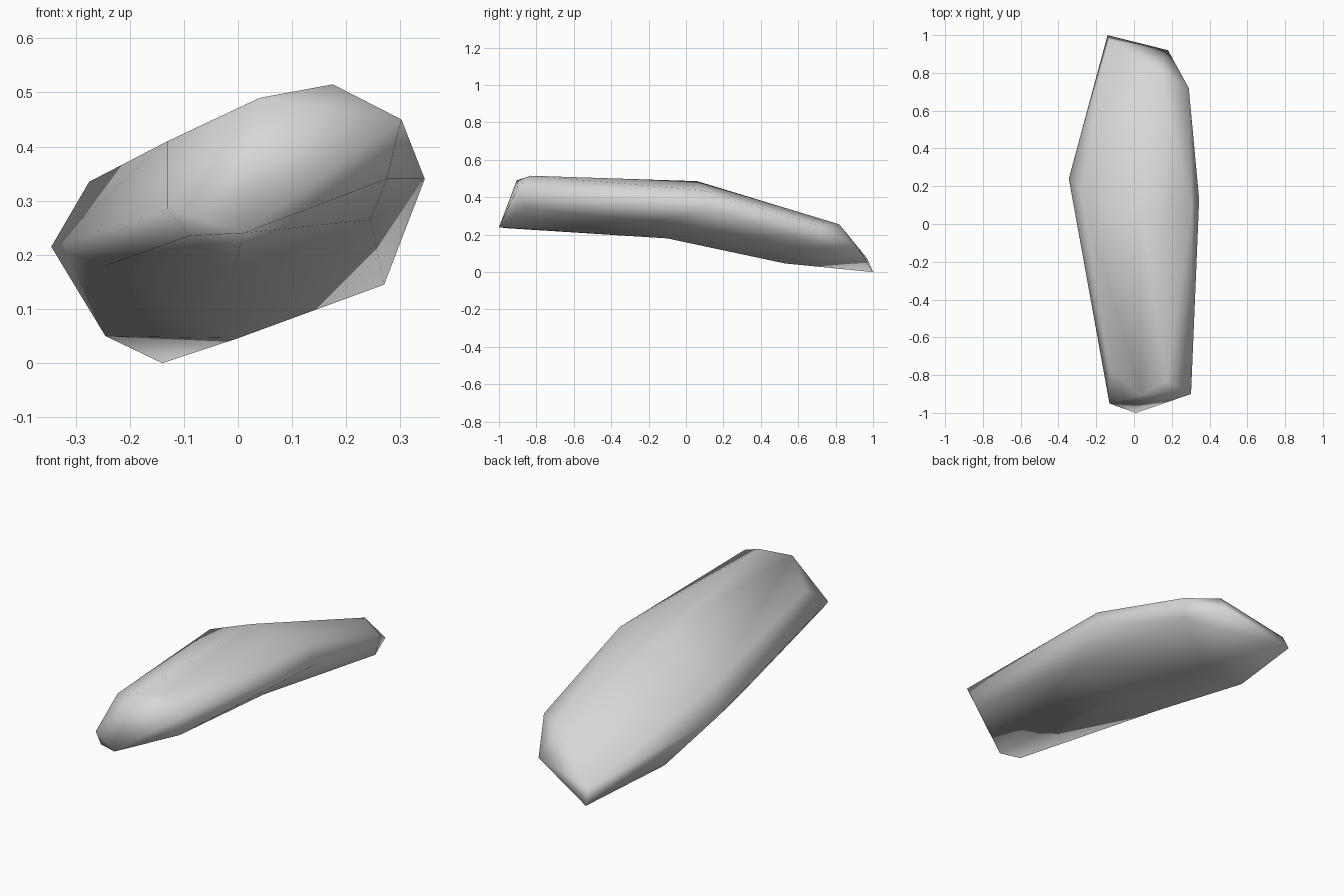
import bpy, bmesh

cube = bpy.data.objects.get("Cube")
if cube:
    bpy.data.objects.remove(cube, do_unlink=True)

stone = bpy.data.materials.new("stone_grey")
stone.use_nodes = True
grey = (0.68, 0.68, 0.68, 1)
stone.diffuse_color = grey
bsdf = stone.node_tree.nodes["Principled BSDF"]
bsdf.inputs["Base Color"].default_value = grey
bsdf.inputs["Roughness"].default_value = 0.8

# Corner points of the long bent stone
crest = [(.175, -.83, .515), (.04, -.905, .49), (.035, .06, .486), (.135, .82, .255)]
left_side = [(-.13, -.95, .285), (-.13, -.775, .41), (-.275, .17, .335),
             (-.345, .24, .215), (-.13, .97, .07)]
right_side = [(.302, -.9, .45), (.307, .09, .437), (.345, .13, .34),
              (.29, .72, .245), (.18, .92, .127)]
lower_rim = [(.01, -1, .24), (-.09, -.965, .235), (-.245, -.1, .18), (-.245, .52, .05),
             (-.14, 1, 0), (.27, .71, .145), (.245, -.15, .265), (.275, -.86, .34)]
keel = [(-.005, -.1, .18), (0, .53, .046)]

bm = bmesh.new()
corners = []


def add_corners(points, arch):
    """Place corners straightened along the length, remembering their true spot."""
    for x, y, z in points:
        vert = bm.verts.new((x, y, z - arch * (1 - y * y)))
        corners.append((vert, (x, y, z)))


# Skin the straightened body, then bend every corner back into the arch
add_corners(crest + left_side + right_side, .085)
add_corners(lower_rim + keel, .2)
bmesh.ops.convex_hull(bm, input=bm.verts[:])
for vert, spot in corners:
    vert.co = spot
bmesh.ops.recalc_face_normals(bm, faces=bm.faces[:])

# Smooth shading all over
for face in bm.faces:
    face.smooth = True

mesh = bpy.data.meshes.new("stone_slab")
bm.to_mesh(mesh)
bm.free()
mesh.materials.append(stone)
slab = bpy.data.objects.new("stone_slab", mesh)
bpy.context.collection.objects.link(slab)
